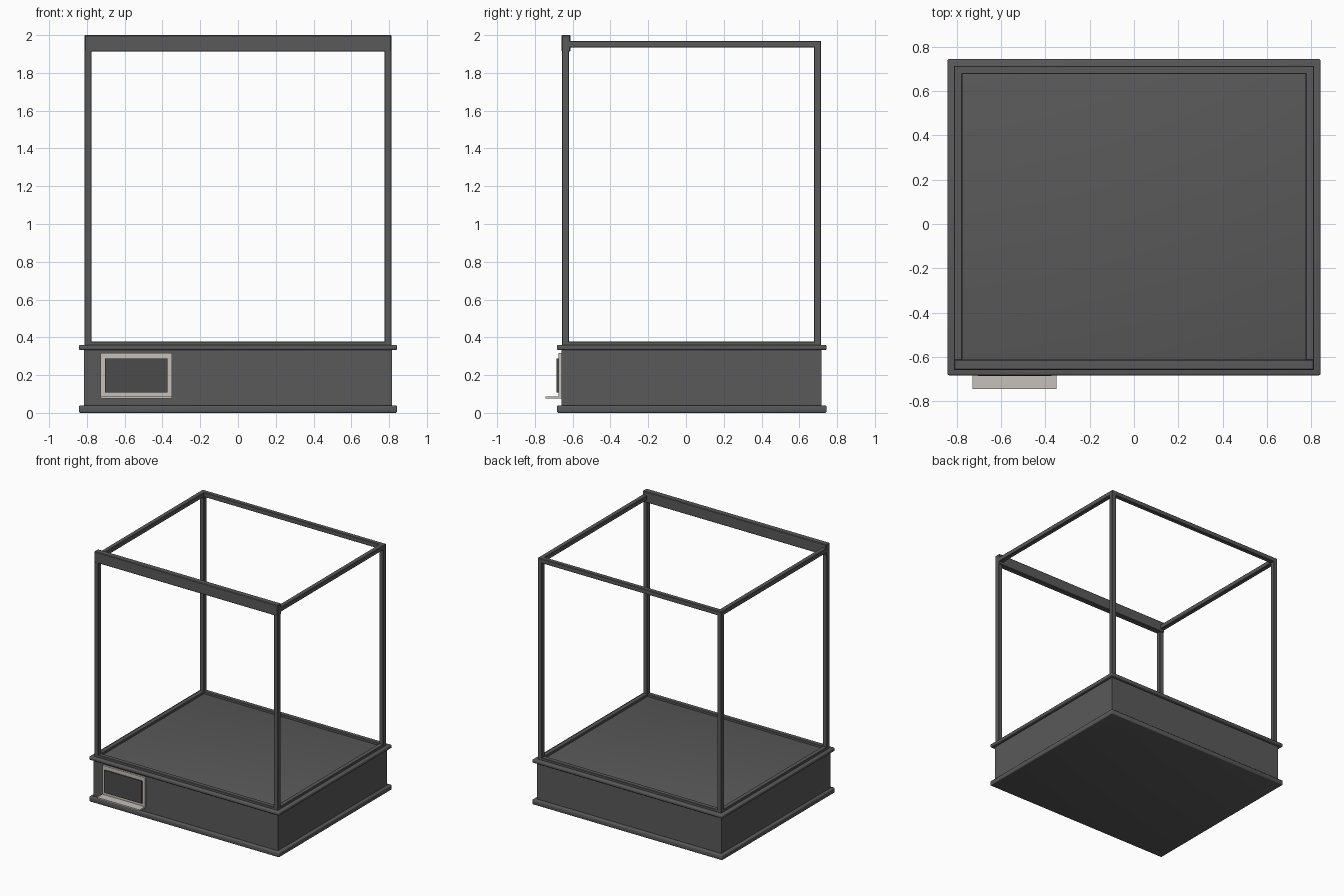
import bpy, bmesh
from mathutils import Vector

if "Cube" in bpy.data.objects:
    bpy.data.objects.remove(bpy.data.objects["Cube"])


def material(name, rgb):
    m = bpy.data.materials.new(name)
    m.diffuse_color = (*rgb, 1)
    m.use_nodes = True
    m.node_tree.nodes["Principled BSDF"].inputs["Base Color"].default_value = m.diffuse_color
    return m


DARK = material("dark_metal", (0.10, 0.10, 0.10))
SCREEN = material("dark_panel", (0.07, 0.07, 0.07))
PALE = material("pale_trim", (0.56, 0.53, 0.49))


def box(name, lo, hi, mat=DARK, bevel=0.0, segments=1):
    """Box between two corners, with an optional edge bevel."""
    lo, hi = Vector(lo), Vector(hi)
    me = bpy.data.meshes.new(name)
    bm = bmesh.new()
    bmesh.ops.create_cube(bm, size=1)
    for v in bm.verts:
        v.co = Vector(a * b for a, b in zip(v.co, hi - lo)) + (lo + hi) / 2
    if bevel:
        bmesh.ops.bevel(bm, geom=bm.edges[:], offset=bevel, segments=segments,
                        profile=0.5, affect='EDGES')
    bm.to_mesh(me)
    bm.free()
    me.materials.append(mat)
    ob = bpy.data.objects.new(name, me)
    bpy.context.collection.objects.link(ob)
    return ob


# Main dimensions: frame outline and bar thickness
X, Y0, Y1 = 0.812, -0.657, 0.714
T = 0.037

# Plinth body with projecting rounded mouldings
box("plinth_body", (-0.816, -0.66, 0.02), (0.816, 0.717, 0.35))
box("plinth_foot", (-0.842, -0.683, 0), (0.842, 0.744, 0.04), DARK, 0.008, 3)
box("plinth_top", (-0.842, -0.683, 0.333), (0.842, 0.744, 0.36), DARK, 0.008, 3)

# Low kerb around the floor, and upper rails
for label, z0, z1 in (("kerb", 0.355, 0.378), ("upper_rail", 1.934, 1.97)):
    for side, s in (("left", -1), ("right", 1)):
        a, b = sorted((s * X, s * (X - T)))
        box(f"{side}_{label}", (a, Y0, z0), (b, Y1, z1), DARK, 0.003)
    box(f"back_{label}", (-X, Y1 - T, z0), (X, Y1, z1), DARK, 0.003)
box("front_kerb", (-X, Y0, 0.355), (X, Y0 + T, 0.378), DARK, 0.003)

# Corner posts
for side, s in (("left", -1), ("right", 1)):
    for end, y in (("front", Y0), ("back", Y1 - T)):
        a, b = sorted((s * X, s * (X - T)))
        box(f"{end}_{side}_post", (a, y, 0.35), (b, y + T, 1.968), DARK, 0.003)

# Deep beam across the front
box("front_beam", (-X, -0.659, 1.913), (X, -0.612, 2.0), DARK, 0.004)

# Control hatch: pale surround, raised dark panel, small shelf
x0, x1 = -0.728, -0.35
box("hatch_surround", (x0, -0.676, 0.076), (x1, -0.655, 0.318), PALE)
box("hatch_panel", (x0 + 0.023, -0.686, 0.108), (x1 - 0.023, -0.67, 0.288), SCREEN)
box("hatch_shelf", (x0, -0.744, 0.075), (x1, -0.655, 0.087), PALE)

# Smooth the rounded mouldings
bpy.ops.object.select_all(action='DESELECT')
for n in ("plinth_foot", "plinth_top"):
    ob = bpy.data.objects[n]
    ob.select_set(True)
    bpy.context.view_layer.objects.active = ob
bpy.ops.object.shade_smooth_by_angle()
